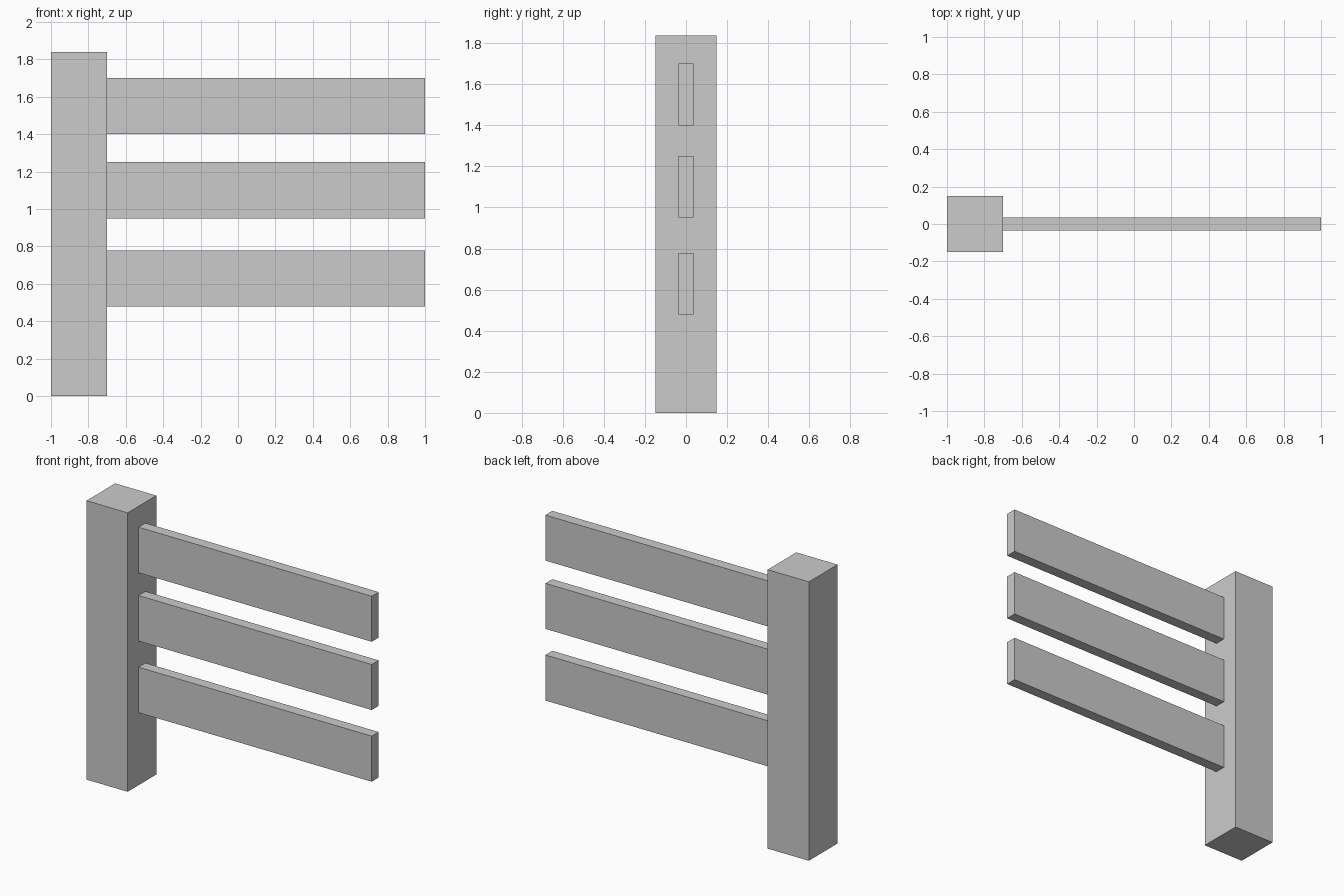
import bpy

if "Cube" in bpy.data.objects:
    bpy.data.objects.remove(bpy.data.objects["Cube"])


def box(name, x, y, z):
    """Add a box spanning the given (min, max) ranges."""
    spans = (x, y, z)
    bpy.ops.mesh.primitive_cube_add(size=1, location=[(a + b) / 2 for a, b in spans])
    obj = bpy.context.object
    obj.name = name
    obj.scale = [b - a for a, b in spans]
    bpy.ops.object.transform_apply(location=False, rotation=False, scale=True)
    return obj


# Square upright post
box("post", (-1.0, -0.7), (-0.149, 0.149), (0.0, 1.838))

# Three flat rails butting against the post
rail_height = 0.3
for label, bottom in (("lower", 0.478), ("middle", 0.95), ("upper", 1.4)):
    box(label + "_rail", (-0.7, 1.0), (-0.036, 0.036), (bottom, bottom + rail_height))
